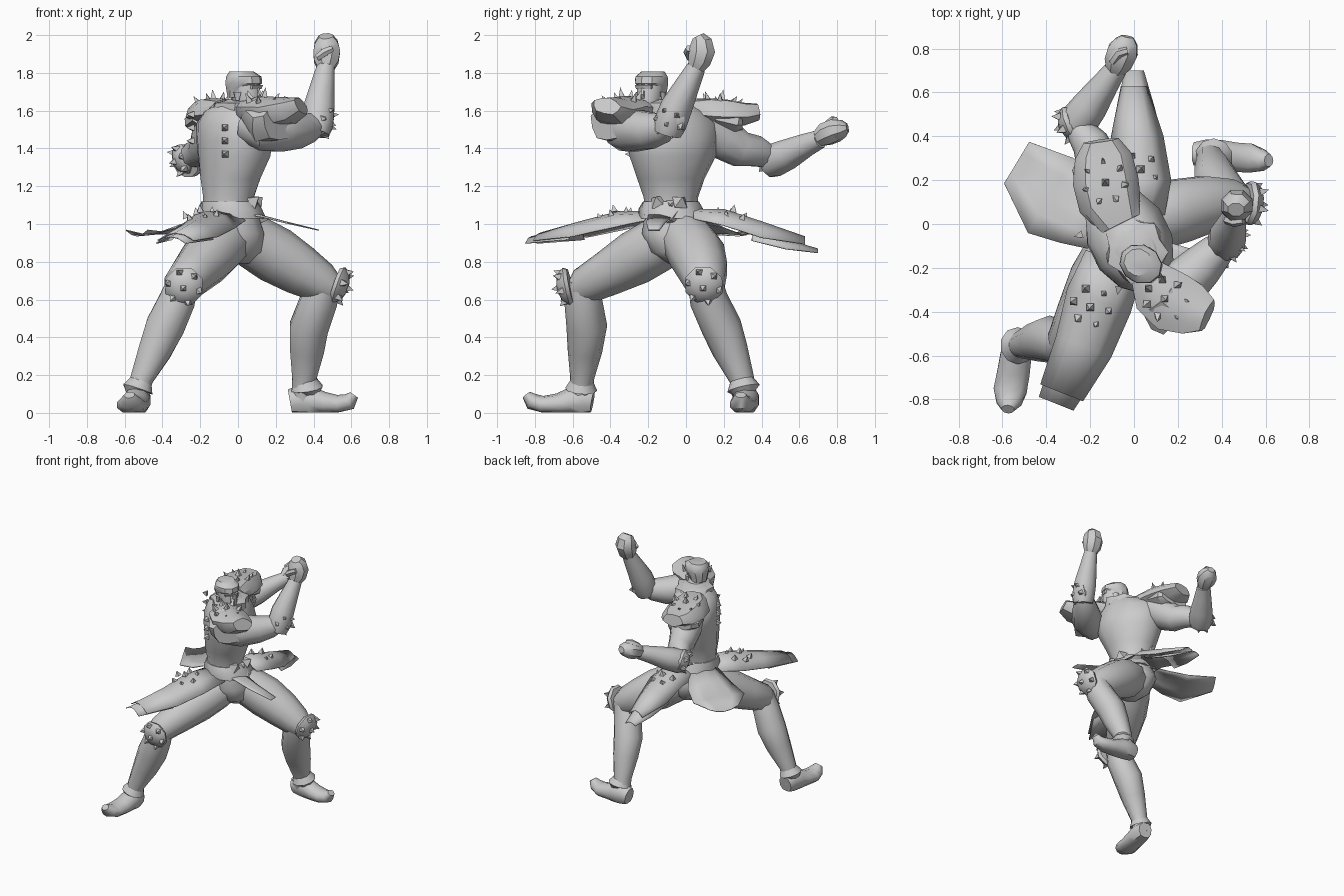
import bpy, bmesh, math
from mathutils import Vector as V

grey = bpy.data.materials.new("grey")
grey.diffuse_color = (0.6, 0.6, 0.6, 1)
SIDE, UP = V((.44, -.9, 0)), (0, 0, 1)


def finish(name, bm, angle=50, flat=False):
    bmesh.ops.recalc_face_normals(bm, faces=bm.faces)
    me = bpy.data.meshes.new(name)
    bm.to_mesh(me)
    bm.free()
    ob = bpy.data.objects.new(name, me)
    bpy.context.collection.objects.link(ob)
    me.materials.append(grey)
    if not flat:
        bpy.ops.object.select_all(action='DESELECT')
        ob.select_set(True)
        bpy.context.view_layer.objects.active = ob
        bpy.ops.object.shade_smooth_by_angle(angle=math.radians(angle))
    return ob


# Skin rings (x, y, z, radius along side, radius across) along a path
def loft(name, rings, side=(1, 0, 0), n=10, axis=None, floor=False, angle=50, jag=0):
    bm, loops = bmesh.new(), []
    pts = [V(r[:3]) for r in rings]
    for i, r in enumerate(rings):
        t = V(axis) if axis else pts[min(i + 1, len(pts) - 1)] - pts[max(i - 1, 0)]
        t.normalize()
        u = V(side) - t * t.dot(V(side))
        u.normalize()
        w = t.cross(u)
        loop = []
        for k in range(n):
            a = 2 * math.pi * (k + .5) / n
            s = 1 + (jag * (-1) ** k if i else 0)
            p = pts[i] + u * math.cos(a) * r[3] * s + w * math.sin(a) * r[-1] * s
            if floor:
                p.z = max(p.z, .003)
            loop.append(bm.verts.new(p))
        loops.append(loop)
    for a, b in zip(loops, loops[1:]):
        for k in range(n):
            bm.faces.new((a[k], a[(k + 1) % n], b[(k + 1) % n], b[k]))
    bm.faces.new(loops[0])
    bm.faces.new(loops[-1])
    return finish(name, bm, angle)


# Small four-sided pyramids standing on given points
def studs(name, spots, r=.025, h=.03):
    bm = bmesh.new()
    for p, nrm in spots:
        nrm = V(nrm).normalized()
        u = nrm.orthogonal().normalized()
        w = nrm.cross(u)
        base = [bm.verts.new(V(p) + (u * math.cos(a) + w * math.sin(a)) * r - nrm * .01)
                for a in (0, math.pi / 2, math.pi, 1.5 * math.pi)]
        tip = bm.verts.new(V(p) + nrm * h)
        bm.faces.new(base)
        for k in range(4):
            bm.faces.new((base[k], base[(k + 1) % 4], tip))
    finish(name, bm, flat=True)


def stud_ring(name, c, nrm, r, count=6, tilt=.6, drop=.02, h=.03):
    nrm, c = V(nrm).normalized(), V(c)
    u = nrm.orthogonal().normalized()
    w = nrm.cross(u)
    spots = [(c + nrm * .005, nrm)]
    for k in range(count):
        d = u * math.cos(2 * math.pi * k / count) + w * math.sin(2 * math.pi * k / count)
        spots.append((c + d * r - nrm * drop, nrm + d * tilt))
    studs(name, spots, h=h)


# Round domed guard with studs
def guard(name, c, nrm, r):
    c, d = V(c), V(nrm).normalized()
    loft(name, [(*(c - d * h), r * s, r * s) for h, s in ((.07, .9), (.05, 1.02), (.015, .75), (0, .3))],
         d.orthogonal(), n=8)
    stud_ring(name + "_studs", c, nrm, r * .8)


# Cloth flap from a centre line of (x, y, edge z, half width, arch)
def flap(name, line, across):
    bm, rows = bmesh.new(), []
    d = V(across).normalized()
    for x, y, z, hw, arch in line:
        rows.append([bm.verts.new(V((x, y, z)) + d * hw * s + V((0, 0, arch * (1 - s * s))))
                     for s in (-1, -.5, 0, .5, 1)])
    for a, b in zip(rows, rows[1:]):
        for k in range(4):
            bm.faces.new((a[k], a[k + 1], b[k + 1], b[k]))
    ob = finish(name, bm)
    ob.modifiers.new("thickness", 'SOLIDIFY').thickness = .006


# Torso, pelvis, belt, collar
loft("torso", [(-.05, -.08, 1.05, .145, .14), (-.05, -.08, 1.14, .148, .135), (-.04, -.08, 1.24, .185, .158),
               (-.02, -.07, 1.36, .24, .185), (-.02, -.07, 1.44, .255, .19), (-.03, -.07, 1.53, .26, .175),
               (-.02, -.085, 1.6, .19, .15), (.02, -.13, 1.66, .085, .08)], SIDE, 12, UP)
loft("pelvis", [(.01, -.03, .79, .06, .07), (0, -.04, .85, .15, .13), (-.02, -.05, .95, .19, .155),
                (-.04, -.07, 1.08, .15, .14)], SIDE, 12, UP)
loft("belt", [(-.05, -.08, 1.12, .15, .145), (-.04, -.08, 1.08, .168, .16), (-.03, -.07, 1.03, .178, .172)],
     SIDE, 16, UP, jag=.04)
loft("collar", [(0, -.1, 1.58, .16, .14), (.01, -.12, 1.64, .15, .13), (.02, -.13, 1.655, .09, .08)],
     SIDE, 14, UP, jag=.1)
studs("buckle", [((.08, -.08, 1.1), (1, -.1, .1)), ((.08, -.15, 1.12), (1, -.3, .8)),
                 ((.1, -.03, 1.12), (1, .4, .8)), ((.12, -.08, 1.03), (1, 0, -.2))], .05, .04)
studs("strap_studs", [((-.07, -.295, z), (-.2, -1, 0)) for z in (1.37, 1.44, 1.51)]
      + [((-.245, -.05, z), (-1, -.3, 0)) for z in (1.44, 1.51, 1.58)])

# Head with flat-topped hair, brow, nose, ears
HF, HS, HC = V((.85, -.52, 0)), V((.52, .85, 0)), V((.035, -.185, 0))


def head_ring(f, z, a, b):
    p = HC + HF * f
    return (p.x, p.y, z, a, b)


loft("neck", [(.02, -.14, 1.58, .075, .075), (.03, -.175, 1.68, .062, .062)], SIDE)
loft("head", [head_ring(.05, 1.585, .028, .03), head_ring(.03, 1.61, .052, .065), head_ring(.01, 1.66, .066, .08),
              head_ring(0, 1.73, .072, .088), head_ring(-.005, 1.77, .07, .085)], HS, 12, UP)
loft("hair", [head_ring(-.035, 1.67, .062, .06), head_ring(-.025, 1.72, .076, .078), head_ring(-.005, 1.745, .088, .102),
              head_ring(-.005, 1.78, .086, .098), head_ring(-.02, 1.808, .062, .065)], HS, 10, UP, angle=35)
loft("nose", [head_ring(.08, 1.72, .01, .01), head_ring(.09, 1.685, .014, .02), head_ring(.08, 1.665, .016, .012)],
     HS, 6, UP)
loft("brow", [head_ring(.07, 1.715, .05, .018), head_ring(.075, 1.735, .055, .02)], HS, 8, UP)
for s, nm in ((-1, "right_ear"), (1, "left_ear")):
    p = HC + HS * s * .074
    loft(nm, [(p.x, p.y, 1.655, .008, .012), (p.x, p.y, 1.7, .014, .024)], HS, 6, UP)

# Front leg
loft("front_thigh", [(-.03, -.05, .95, .13), (-.09, -.15, .89, .145), (-.16, -.27, .82, .145), (-.24, -.42, .735, .12),
                     (-.3, -.54, .67, .1), (-.31, -.58, .63, .07)])
loft("front_shin", [(-.29, -.54, .7, .085), (-.32, -.545, .6, .1), (-.385, -.525, .46, .108), (-.44, -.535, .33, .092),
                    (-.51, -.55, .18, .063), (-.535, -.555, .06, .062)])
loft("front_boot_cuff", [(-.51, -.55, .17, .06), (-.53, -.555, .125, .085), (-.53, -.555, .11, .065)])
loft("front_foot", [(-.525, -.495, .06, .055, .065), (-.53, -.54, .068, .07, .08), (-.54, -.61, .058, .075, .075),
                    (-.55, -.68, .045, .078, .058), (-.565, -.76, .042, .08, .048), (-.57, -.815, .06, .06, .045),
                    (-.575, -.845, .095, .03, .025)], floor=True)
guard("front_knee_guard", (-.29, -.68, .66), (-.1, -1, -.2), .105)

# Rear leg
loft("rear_thigh", [(0, -.03, .95, .13), (.09, .02, .9, .145), (.2, .06, .835, .152), (.33, .09, .755, .135),
                    (.44, .1, .69, .11), (.5, .1, .65, .08)], (0, 1, 0))
loft("rear_shin", [(.46, .1, .7, .09), (.43, .12, .6, .102), (.375, .19, .45, .107), (.365, .235, .33, .094),
                   (.35, .295, .18, .066), (.345, .315, .06, .064)])
loft("rear_boot_cuff", [(.35, .295, .175, .062), (.365, .305, .13, .088), (.36, .31, .11, .065)])
loft("rear_foot", [(.275, .32, .06, .055, .065), (.33, .32, .07, .07, .08), (.39, .315, .062, .072, .075),
                   (.46, .305, .05, .07, .06), (.53, .3, .045, .07, .05), (.59, .29, .06, .05, .045),
                   (.615, .29, .095, .03, .025)], (0, 1, 0), floor=True)
guard("rear_knee_guard", (.58, .09, .66), (1, -.1, -.35), .105)

# Raised arm
loft("raised_upper_arm", [(.06, -.26, 1.53, .1), (.14, -.32, 1.5, .12), (.22, -.28, 1.495, .117), (.31, -.19, 1.495, .1),
                          (.38, -.12, 1.51, .08), (.42, -.09, 1.53, .06)], UP)
loft("raised_forearm", [(.41, -.1, 1.48, .075), (.42, -.085, 1.53, .088), (.43, -.05, 1.62, .085), (.45, .01, 1.74, .065),
                        (.465, .055, 1.83, .05)])
loft("raised_fist", [(.465, .05, 1.82, .045, .045), (.467, .07, 1.86, .07, .065), (.47, .085, 1.915, .077, .075),
                     (.467, .08, 1.965, .065, .062), (.465, .065, 1.995, .04, .035)], n=8, angle=35)
loft("raised_thumb", [(.42, .02, 1.88, .02), (.46, .01, 1.91, .024), (.5, .015, 1.93, .018)], UP, 6)
guard("raised_elbow_guard", (.49, -.1, 1.53), (.85, -.4, -.25), .085)

# Lowered arm
loft("low_upper_arm", [(-.1, .1, 1.53, .11), (-.14, .2, 1.45, .115), (-.17, .29, 1.395, .098), (-.2, .37, 1.385, .085),
                       (-.25, .43, 1.36, .065)], UP)
loft("low_forearm", [(-.28, .43, 1.32, .08), (-.26, .46, 1.335, .09), (-.2, .54, 1.37, .082), (-.13, .64, 1.42, .062),
                     (-.08, .71, 1.45, .05)], UP)
loft("low_fist", [(-.085, .7, 1.45, .045, .045), (-.07, .74, 1.475, .065, .07), (-.05, .79, 1.495, .065, .075),
                  (-.035, .83, 1.505, .05, .055), (-.03, .855, 1.51, .025, .03)], UP, 8, angle=35)
loft("low_thumb", [(-.1, .74, 1.52, .02), (-.07, .78, 1.55, .022), (-.03, .79, 1.55, .018)], UP, 6)
guard("low_elbow_guard", (-.335, .44, 1.33), (-.85, -.35, -.25), .085)

# Layered shoulder pads with spikes
loft("right_pad", [(.05, -.21, 1.6, .08, .06), (.11, -.3, 1.595, .13, .08), (.18, -.36, 1.59, .14, .08),
                   (.27, -.395, 1.6, .12, .07), (.335, -.42, 1.625, .08, .045)], (.8, .55, 0), angle=35, jag=.05)
loft("right_pad_rim", [(.1, -.31, 1.6, .11, .09), (.17, -.37, 1.54, .14, .12), (.22, -.42, 1.54, .12, .1)],
     (.85, .5, 0), angle=35, jag=.05)
loft("left_pad", [(-.06, 0, 1.6, .1, .06), (-.11, .1, 1.595, .145, .075), (-.13, .2, 1.59, .15, .075),
                  (-.14, .31, 1.585, .13, .06), (-.15, .38, 1.595, .08, .045)], (1, .2, 0), angle=35, jag=.05)
loft("left_pad_rim", [(-.12, .14, 1.57, .13, .07), (-.14, .26, 1.54, .15, .065), (-.14, .3, 1.54, .12, .045)],
     (1, .2, 0), angle=35)
stud_ring("right_pad_spikes", (.14, -.34, 1.67), (.1, -.15, 1), .085, 7, .6, .02, .05)
stud_ring("left_pad_spikes", (-.13, .19, 1.66), (-.1, .15, 1), .085, 7, .6, .02, .05)

# Hanging skirt flaps
ACROSS = (.93, -.37, 0)
flap("front_flap", [(-.09, -.17, 1.02, .14, .05), (-.16, -.35, .98, .155, .09), (-.23, -.56, .935, .135, .08),
                    (-.33, -.77, .915, .105, .04)], ACROSS)
flap("front_flap_lining", [(-.24, -.58, .92, .12, .07), (-.355, -.82, .9, .085, .035)], ACROSS)
flap("rear_flap", [(.0, .04, 1.03, .14, .05), (.03, .2, .995, .14, .085), (.015, .4, .93, .12, .085),
                   (0, .63, .895, .06, .04)], (1, 0, 0))
flap("rear_flap_lining", [(.02, .35, .915, .12, .06), (.01, .53, .87, .085, .05), (0, .7, .85, .045, .02)], (1, 0, 0))
flap("side_flap", [(-.15, -.01, 1.04, .12, .04), (-.25, .06, .98, .17, .03), (-.38, .13, .945, .2, .01),
                   (-.535, .28, .97, .11, -.03)], (.52, .86, 0))
flap("sash_flap", [(.08, -.13, 1.05, .07, .01), (.25, -.16, 1.01, .05, .005), (.43, -.17, .97, .03, 0)], (0, 1, 0))
stud_ring("front_flap_studs", (-.2, -.38, 1.07), (-.1, -.2, 1), .085, 6, .3, .025)
stud_ring("rear_flap_studs", (.03, .25, 1.07), (.1, .2, 1), .075, 5, .3, .025)
